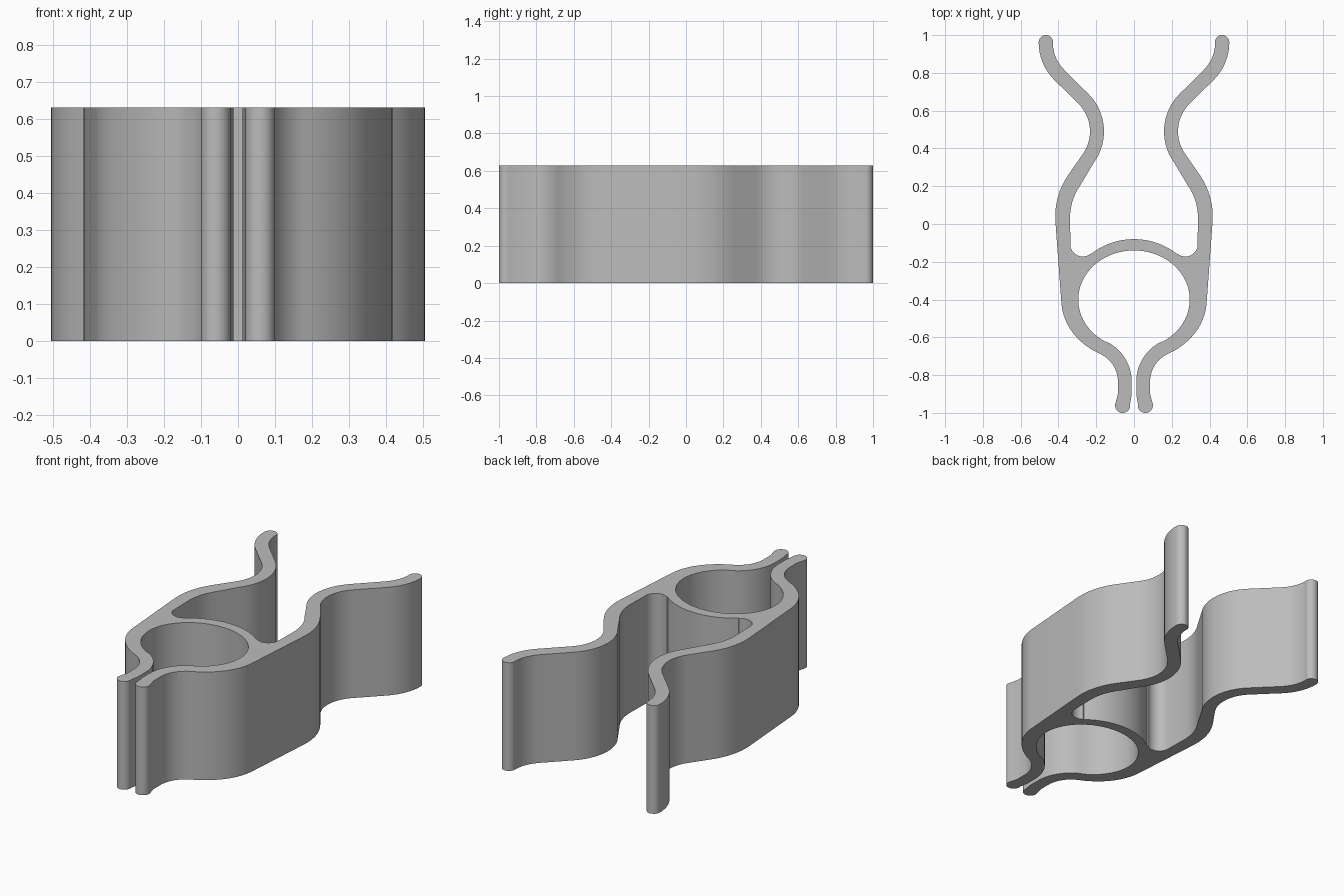
import bpy, bmesh
from math import sin, cos, radians

HEIGHT = 0.63

if "Cube" in bpy.data.objects:
    bpy.data.objects.remove(bpy.data.objects["Cube"], do_unlink=True)


def arc(cx, cy, rx, start, end, ry=None):
    """Points along an arc; straight walls form between successive arcs."""
    ry = ry or rx
    n = max(4, round(abs(end - start) / 5))
    angles = [radians(start + (end - start) * i / n) for i in range(n + 1)]
    return [(cx + rx * cos(a), cy + ry * sin(a)) for a in angles]


# Half outline, from the arch down the middle, round one arm and one leg
half = (
    arc(0, -0.45, 0.37, 90, 52)                  # arch above the ring
    + arc(0.272, -0.107, 0.065, 232, 350)        # notch beside the arch
    + arc(0.03, 0.03, 0.309, -3, 35)             # inside of cradle
    + arc(0.44, 0.49, 0.281, 215, 135)           # arm neck, inner face
    + arc(0.225, 0.962, 0.205, -45, 0)           # flared arm end, inner face
    + arc(0.4665, 0.962, 0.038, 175, 0)          # arm tip
    + arc(0.225, 0.962, 0.28, -5, -45)           # flared arm end, outer face
    + arc(0.44, 0.49, 0.207, 135, 215)           # arm neck, outer face
    + arc(0.032, 0.04, 0.385, 35, -4)            # cradle shoulder
    + arc(0, -0.40, 0.385, -4, -62, ry=0.325)    # outside of ring
    + arc(0.247, -0.835, 0.162, 114, 180)        # leg bend, outer face
    + [(0.085, -0.90)]
    + arc(0.06, -0.96, 0.04, 10, -190)           # leg tip
    + [(0.012, -0.90)]
    + arc(0.247, -0.835, 0.235, 180, 114)        # leg bend, inner face
    + arc(0, -0.40, 0.295, -60, 90, ry=0.26)     # inside of ring
)
# Mirror to the other side, sharing the two points on the centre line
outline = half + [(-x, y) for x, y in reversed(half[1:-1])]

# Extrude the outline into the clip body
bm = bmesh.new()
base = bm.faces.new([bm.verts.new((x, y, 0)) for x, y in outline])
top = bmesh.ops.extrude_face_region(bm, geom=[base], use_keep_orig=True)
bmesh.ops.translate(bm, vec=(0, 0, HEIGHT),
                    verts=[v for v in top["geom"] if isinstance(v, bmesh.types.BMVert)])
bmesh.ops.recalc_face_normals(bm, faces=bm.faces)
bmesh.ops.triangulate(bm, faces=[f for f in bm.faces if len(f.verts) > 4])
mesh = bpy.data.meshes.new("clip_body")
bm.to_mesh(mesh)
bm.free()

# Plain grey material
grey = bpy.data.materials.new("light_grey")
grey.use_nodes = True
grey.diffuse_color = (0.5, 0.5, 0.5, 1)
grey.node_tree.nodes["Principled BSDF"].inputs["Base Color"].default_value = (0.5, 0.5, 0.5, 1)
mesh.materials.append(grey)

clip = bpy.data.objects.new("clip_body", mesh)
bpy.context.collection.objects.link(clip)
bpy.context.view_layer.objects.active = clip
clip.select_set(True)
bpy.ops.object.shade_smooth_by_angle(angle=radians(30))
